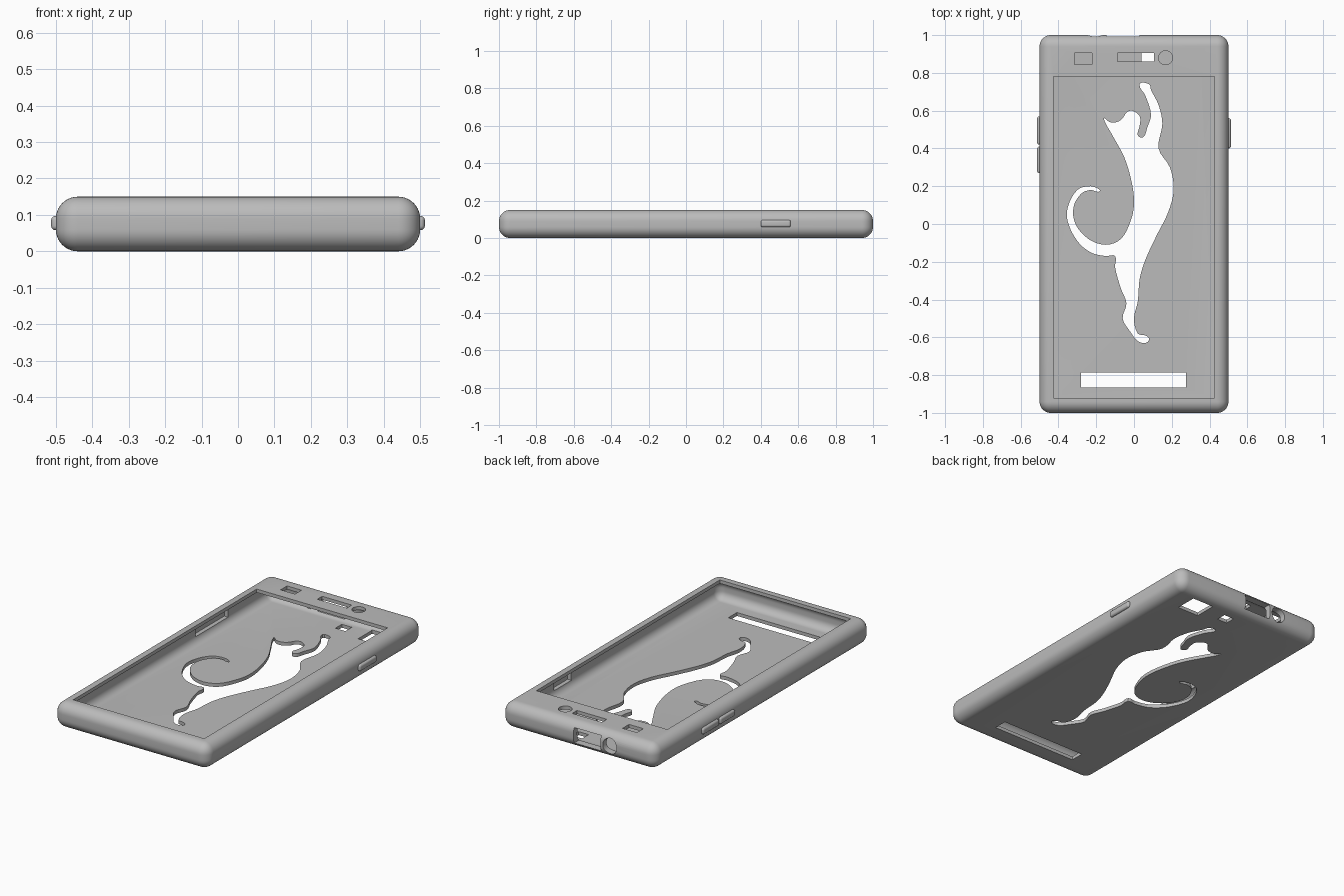
import bpy
import bmesh
from mathutils import Vector

if "Cube" in bpy.data.objects:
    bpy.data.objects.remove(bpy.data.objects["Cube"], do_unlink=True)

grey = bpy.data.materials.new("plain grey")
grey.use_nodes = True
GREY = (0.5, 0.5, 0.5, 1)
grey.diffuse_color = GREY
grey.node_tree.nodes["Principled BSDF"].inputs["Base Color"].default_value = GREY


def finish(name, bm):
    mesh = bpy.data.meshes.new(name)
    bmesh.ops.recalc_face_normals(bm, faces=bm.faces)
    bm.to_mesh(mesh)
    bm.free()
    mesh.materials.append(grey)
    obj = bpy.data.objects.new(name, mesh)
    bpy.context.collection.objects.link(obj)
    return obj


def box(name, x, y, z, radius=0, segments=10):
    """Box between (low, high) pairs, with optional rounded edges."""
    bm = bmesh.new()
    bmesh.ops.create_cube(bm, size=1)
    for v in bm.verts:
        v.co = [lo + (hi - lo) * (c + 0.5) for c, (lo, hi) in zip(v.co, (x, y, z))]
    if radius:
        bmesh.ops.bevel(bm, geom=bm.edges[:], offset=radius, segments=segments,
                        profile=0.5, affect='EDGES')
    return finish(name, bm)


def prism(name, points, low, high):
    """Extrude a flat outline upward."""
    bm = bmesh.new()
    face = bm.faces.new([bm.verts.new((x, y, low)) for x, y in points])
    top = bmesh.ops.extrude_face_region(bm, geom=[face])["geom"]
    for v in top:
        if isinstance(v, bmesh.types.BMVert):
            v.co.z = high
    return finish(name, bm)


def cylinder(name, centre, radius, depth, along_y=False):
    bm = bmesh.new()
    bmesh.ops.create_cone(bm, cap_ends=True, segments=32, radius1=radius,
                          radius2=radius, depth=depth)
    for v in bm.verts:
        x, y, z = v.co
        v.co = Vector((x, z, y) if along_y else (x, y, z)) + Vector(centre)
    return finish(name, bm)


def smooth_outline(points, steps=4):
    """Closed smooth curve through the points."""
    pts = [Vector(p) / 100 for p in points]
    n, out = len(pts), []
    for i in range(n):
        a, b, c, d = (pts[(i + k) % n] for k in (-1, 0, 1, 2))
        reach = (c - b).length * 0.33
        h1 = b + (c - a).normalized() * reach
        h2 = c - (d - b).normalized() * reach
        for s in range(steps):
            t = s / steps
            u = 1 - t
            out.append(b * u**3 + h1 * 3 * u * u * t + h2 * 3 * u * t * t + c * t**3)
    return out


def smooth(obj):
    bpy.ops.object.select_all(action='DESELECT')
    obj.select_set(True)
    bpy.context.view_layer.objects.active = obj
    bpy.ops.object.shade_smooth_by_angle(angle=0.6)


def cut(target, cutter):
    mod = target.modifiers.new("cut", 'BOOLEAN')
    mod.operation = 'DIFFERENCE'
    mod.solver = 'EXACT'
    mod.object = cutter
    bpy.context.view_layer.objects.active = target
    bpy.ops.object.modifier_apply(modifier=mod.name)
    bpy.data.objects.remove(cutter, do_unlink=True)


# Hollow shell with rounded edges
shell = box("case_shell", (-.5, .5), (-1, 1), (0, .15), .06)
cut(shell, box("cavity", (-.465, .465), (-.965, .965), (.02, .13), .045))
cut(shell, box("screen_opening", (-.425, .425), (-.92, .78), (.08, .2)))

# Pockets behind the side buttons
cut(shell, box("left_pocket", (.44, .488), (.4, .56), (.055, .1)))
cut(shell, box("right_pocket", (-.488, -.44), (.27, .57), (.055, .1)))

# Holes in the upper frame
FRAME = (.1, .2)
cut(shell, box("sensor_hole", (-.315, -.222), (.845, .905), FRAME))
cut(shell, box("earpiece_hole", (-.088, .105), (.86, .905), FRAME))
cut(shell, cylinder("front_lens_hole", (.167, .88, .15), .037, .1))

# Holes through the back plate
FLOOR = (-.05, .06)
cut(shell, box("camera_hole", (.215, .355), (.805, .935), FLOOR))
cut(shell, box("flash_hole", (.04, .105), (.845, .905), FLOOR))
cut(shell, box("speaker_slot", (-.28, .275), (-.865, -.785), FLOOR))

# Ports in the end wall
cut(shell, box("charging_port", (-.145, .03), (.93, 1.1), (.03, .12)))
cut(shell, cylinder("audio_port", (-.205, 1, .075), .045, .14, True))

# Stretching cat silhouette cut from the back plate
CAT = [(-16, 56), (-12, 48), (-5, 35), (-1, 21), (0, 10), (-2, 1), (-7, -8),
       (-15, -11), (-24, -8), (-31, 0), (-32, 9), (-28, 16), (-23, 18),
       (-19, 17), (-18, 18), (-23, 20), (-30, 18), (-35, 9), (-35, 1),
       (-30, -9), (-23, -15), (-15, -17), (-10, -17), (-10, -23), (-7, -34),
       (-4, -42), (-6, -50), (-2, -57), (2, -62), (6, -63), (8, -61),
       (6, -59), (2, -58), (0, -50), (2, -41), (3, -29), (6, -19), (12, -6),
       (18, 6), (21, 18), (19, 30), (13, 40), (15, 53), (13, 63), (9, 71),
       (8, 74), (3, 74), (6, 68), (9, 58), (7, 51), (5, 46), (2, 47),
       (3, 52), (3, 57), (-1, 60), (-4, 59), (-6, 56), (-9, 54), (-13, 54)]
cut(shell, prism("cat_cutter", smooth_outline(CAT), *FLOOR))
smooth(shell)

# Raised side buttons
for name, side, y in (("left_button", 1, (.4, .56)),
                      ("right_button_upper", -1, (.42, .57)),
                      ("right_button_lower", -1, (.27, .41))):
    x = sorted((side * .486, side * .513))
    smooth(box(name, x, y, (.058, .097), .012, 5))
